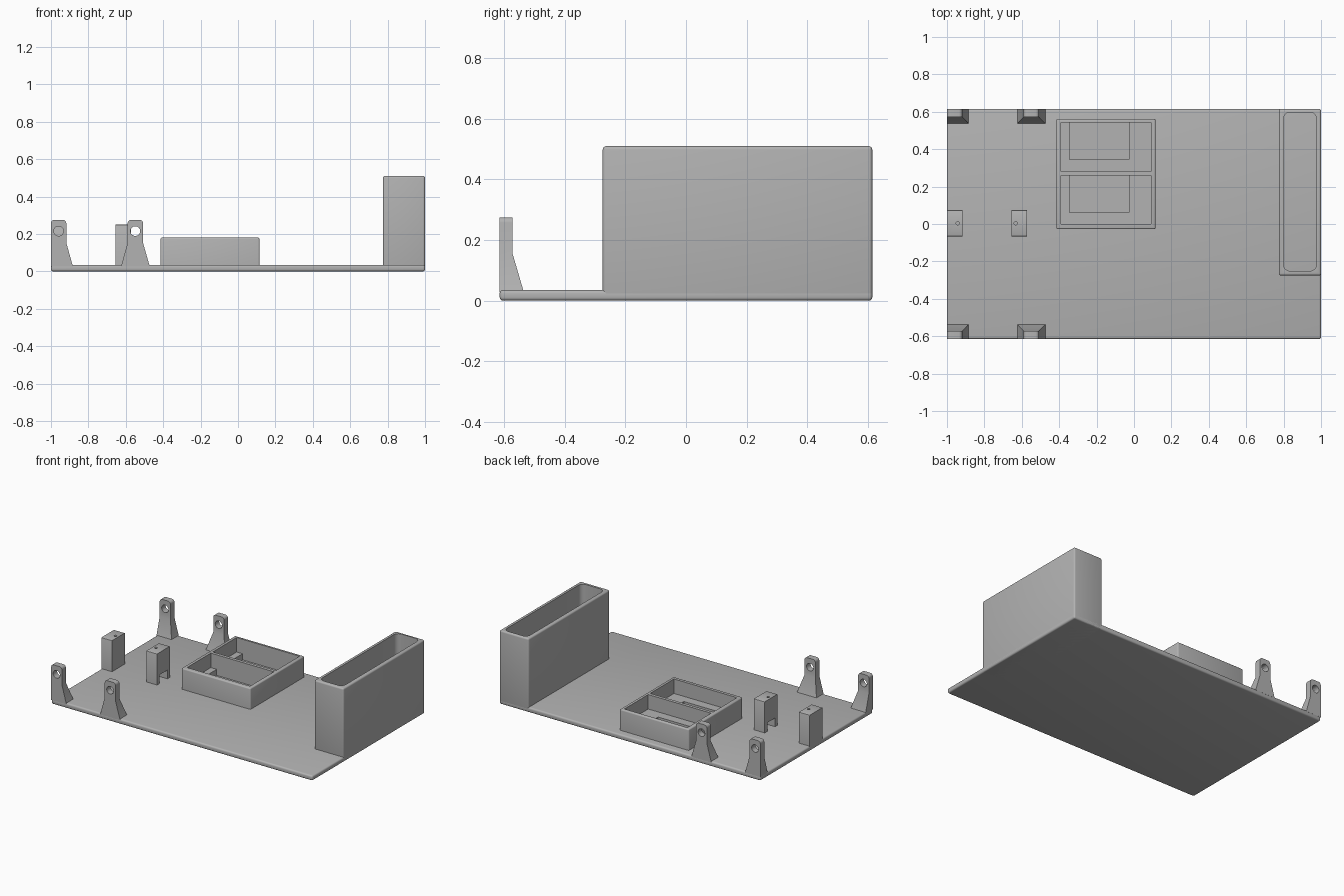
import bpy
import bmesh
import math
from mathutils import Matrix

cube = bpy.data.objects.get("Cube")
if cube:
    bpy.data.objects.remove(cube, do_unlink=True)

grey = bpy.data.materials.new("matte_grey")
grey.use_nodes = True
GREY = (0.45, 0.45, 0.45, 1)
grey.diffuse_color = GREY
grey.node_tree.nodes["Principled BSDF"].inputs["Base Color"].default_value = GREY

BASE_TOP = 0.035
HALF_Y = 0.615


def to_object(name, bm):
    bmesh.ops.recalc_face_normals(bm, faces=bm.faces)
    mesh = bpy.data.meshes.new(name)
    bm.to_mesh(mesh)
    bm.free()
    obj = bpy.data.objects.new(name, mesh)
    bpy.context.collection.objects.link(obj)
    mesh.materials.append(grey)
    return obj


def bevel(bm, radius, segments, pick=lambda a, b: True):
    edges = [e for e in bm.edges if pick(e.verts[0].co, e.verts[1].co)]
    bmesh.ops.bevel(bm, geom=edges, offset=radius, segments=segments,
                    profile=0.5, affect='EDGES')


def upright(a, b):
    return abs(a.z - b.z) > 1e-4


def loft(*levels):
    """Stack of rectangles, each (x0, x1, y0, y1, z), skinned into a solid."""
    bm = bmesh.new()
    rings = [[bm.verts.new(p) for p in ((x0, y0, z), (x1, y0, z), (x1, y1, z), (x0, y1, z))]
             for x0, x1, y0, y1, z in levels]
    bm.faces.new(rings[0])
    bm.faces.new(rings[-1])
    for low, high in zip(rings, rings[1:]):
        for i in range(4):
            j = (i + 1) % 4
            bm.faces.new((low[i], low[j], high[j], high[i]))
    return bm


def box(x0, x1, y0, y1, z0, z1):
    return loft((x0, x1, y0, y1, z0), (x0, x1, y0, y1, z1))


def cylinder(x, y, z, radius, depth, along_y=False):
    bm = bmesh.new()
    turn = Matrix.Rotation(math.pi / 2, 4, 'X') if along_y else Matrix()
    bmesh.ops.create_cone(bm, cap_ends=True, segments=32, radius1=radius, radius2=radius,
                          depth=depth, matrix=Matrix.Translation((x, y, z)) @ turn)
    return bm


def activate(obj):
    bpy.ops.object.select_all(action='DESELECT')
    obj.select_set(True)
    bpy.context.view_layer.objects.active = obj


def cut(obj, bm):
    cutter = to_object("cutter", bm)
    cutter.hide_render = True
    mod = obj.modifiers.new("cut", 'BOOLEAN')
    mod.operation = 'DIFFERENCE'
    mod.solver = 'EXACT'
    mod.object = cutter
    activate(obj)
    bpy.ops.object.modifier_apply(modifier=mod.name)
    bpy.data.objects.remove(cutter, do_unlink=True)


def smooth(obj):
    activate(obj)
    bpy.ops.object.shade_smooth_by_angle(angle=math.radians(32))


# Base plate with softened edges
bm = box(-1, 1, -HALF_Y, HALF_Y, 0, BASE_TOP)
bevel(bm, 0.011, 4)
smooth(to_object("base_plate", bm))

# Tall open bin along the left edge
bm = box(0.775, 1, -0.275, HALF_Y, 0, 0.51)
bevel(bm, 0.011, 4)
tall_bin = to_object("tall_bin", bm)
bm = box(0.799, 0.976, -0.251, 0.597, BASE_TOP, 0.6)
bevel(bm, 0.035, 6, upright)
cut(tall_bin, bm)
smooth(tall_bin)

# Low tray with two pockets, each with a sunken slot in its floor
bm = box(-0.415, 0.115, -0.028, 0.562, 0.02, 0.18)
bevel(bm, 0.008, 3, lambda a, b: max(a.z, b.z) > 0.1)
tray = to_object("double_tray", bm)
for y in (0, 0.282):
    cut(tray, box(-0.39, 0.092, y, y + 0.26, 0.08, 0.3))
    cut(tray, box(-0.345, -0.028, y + 0.062, y + 0.26, BASE_TOP + 0.003, 0.2))
smooth(tray)

# Two short posts with a pin hole; the inner one is notched at its foot
for name, x, pin in (("outer_post", -1, -0.942), ("inner_post", -0.655, -0.632)):
    bm = box(x, x + 0.082, -0.067, 0.075, 0.02, 0.25)
    bevel(bm, 0.006, 2, lambda a, b: a.z > 0.2 and b.z > 0.2 and abs(a.x - b.x) > 0.01)
    post = to_object(name, bm)
    cut(post, cylinder(pin, 0.004, 0.25, 0.009, 0.1))
    if name == "inner_post":
        cut(post, box(x - 0.1, x + 0.2, -0.038, 0.046, 0, 0.095))
    smooth(post)

# Four flared brackets with a cross hole, mirrored front to back
for place, x0, x1, foot0, foot1 in (("corner", -1, -0.918, -1, -0.883),
                                    ("inner", -0.59, -0.508, -0.625, -0.472)):
    for end, s in (("front", -1), ("back", 1)):
        edge, top_in, foot_in = s * HALF_Y, s * 0.572, s * 0.535
        bm = loft((foot0, foot1, edge, foot_in, BASE_TOP - 0.008),
                  (x0, x1, edge, top_in, 0.153),
                  (x0, x1, edge, top_in, 0.275))
        bevel(bm, 0.018, 5,
              lambda a, b: min(a.z, b.z) > 0.2 and abs(a.y - b.y) > 0.01)
        bracket = to_object(f"{end}_{place}_bracket", bm)
        cut(bracket, cylinder((x0 + x1) / 2, edge, 0.215, 0.026, 0.3, along_y=True))
        smooth(bracket)

bpy.ops.object.select_all(action='DESELECT')
